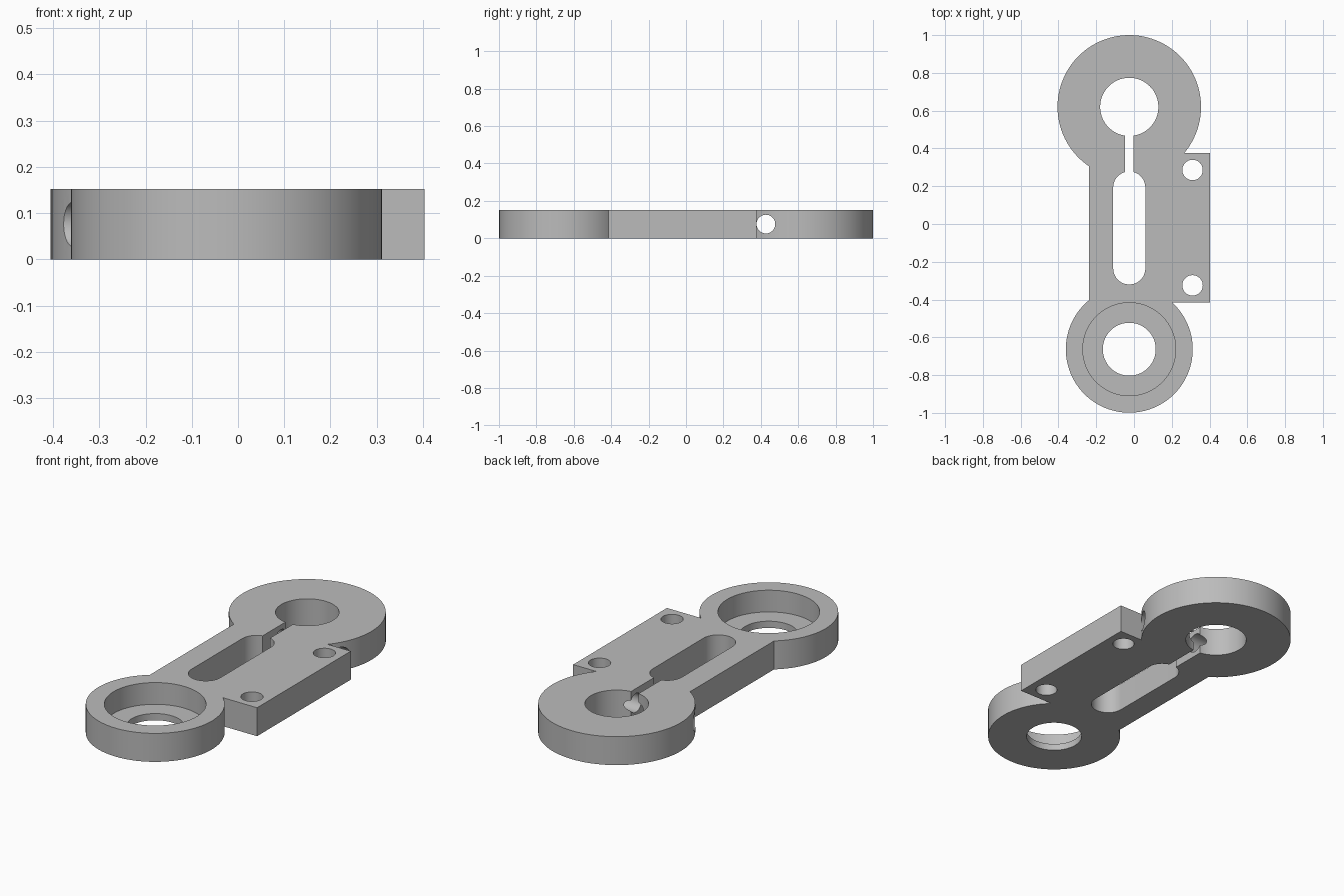
import bpy
import math

HEIGHT = 0.152
AXIS_X = -0.025
CLAMP_Y, BEARING_Y = 0.62, -0.663

cube = bpy.data.objects.get("Cube")
if cube:
    bpy.data.objects.remove(cube, do_unlink=True)

grey = bpy.data.materials.new("plain grey")
grey.use_nodes = True
colour = (0.5, 0.5, 0.5, 1)
grey.diffuse_color = colour
grey.node_tree.nodes["Principled BSDF"].inputs["Base Color"].default_value = colour


def disc(name, x, y, radius, z0=0.0, z1=HEIGHT):
    bpy.ops.mesh.primitive_cylinder_add(vertices=96, radius=radius, depth=z1 - z0,
                                        location=(x, y, (z0 + z1) / 2))
    bpy.context.object.name = name
    return bpy.context.object


def block(name, x0, x1, y0, y1, z0=0.0, z1=HEIGHT):
    bpy.ops.mesh.primitive_cube_add(size=1, location=((x0 + x1) / 2, (y0 + y1) / 2, (z0 + z1) / 2))
    ob = bpy.context.object
    ob.name = name
    ob.scale = (x1 - x0, y1 - y0, z1 - z0)
    bpy.ops.object.transform_apply(location=False, rotation=False, scale=True)
    return ob


def combine(target, tool, operation):
    mod = target.modifiers.new(tool.name, "BOOLEAN")
    mod.operation = operation
    mod.solver = "EXACT"
    mod.object = tool
    tool.hide_render = True
    bpy.context.view_layer.objects.active = target
    bpy.ops.object.modifier_apply(modifier=mod.name)
    bpy.data.objects.remove(tool, do_unlink=True)


# Solid outline: side plate joined to a round head at each end
link = block("clamp_link", -0.238, 0.403, -0.415, 0.376)
combine(link, disc("clamp_head", AXIS_X, CLAMP_Y, 0.38), "UNION")
combine(link, disc("bearing_head", AXIS_X, BEARING_Y, 0.336), "UNION")

# Clamp bore, bearing bore and stepped bearing pocket
LOW, HIGH = -0.1, HEIGHT + 0.1
cutters = [
    disc("clamp_bore", AXIS_X, CLAMP_Y, 0.154, LOW, HIGH),
    disc("bearing_bore", AXIS_X, BEARING_Y, 0.14, LOW, HIGH),
    disc("bearing_pocket", AXIS_X, BEARING_Y, 0.246, 0.036, HIGH),
]

# Long round-ended slot and the narrow clamping slit
SLOT_R, SLOT_LOW, SLOT_HIGH = 0.085, -0.235, 0.193
cutters += [disc("slot_end", AXIS_X, y, SLOT_R, LOW, HIGH) for y in (SLOT_LOW, SLOT_HIGH)]
cutters.append(block("slot_middle", AXIS_X - SLOT_R, AXIS_X + SLOT_R, SLOT_LOW, SLOT_HIGH, LOW, HIGH))
cutters.append(block("clamp_slit", AXIS_X - 0.022, AXIS_X + 0.022, 0.2, 0.55, LOW, HIGH))

# Mounting holes in the side plate
cutters += [disc("mounting_hole", 0.31, y, 0.054, LOW, HIGH) for y in (-0.325, 0.286)]

# Cross hole for the clamp screw
screw = disc("clamp_screw_hole", 0, 0.427, 0.05, -0.6, 0.6)
screw.location.z = HEIGHT / 2
screw.rotation_euler.y = math.pi / 2
cutters.append(screw)

bpy.context.view_layer.update()
for cutter in cutters:
    combine(link, cutter, "DIFFERENCE")

# Finish
link.data.materials.clear()
link.data.materials.append(grey)
for poly in link.data.polygons:
    poly.material_index = 0
bpy.ops.object.select_all(action="DESELECT")
link.select_set(True)
bpy.context.view_layer.objects.active = link
bpy.ops.object.shade_smooth_by_angle(angle=math.radians(30))
